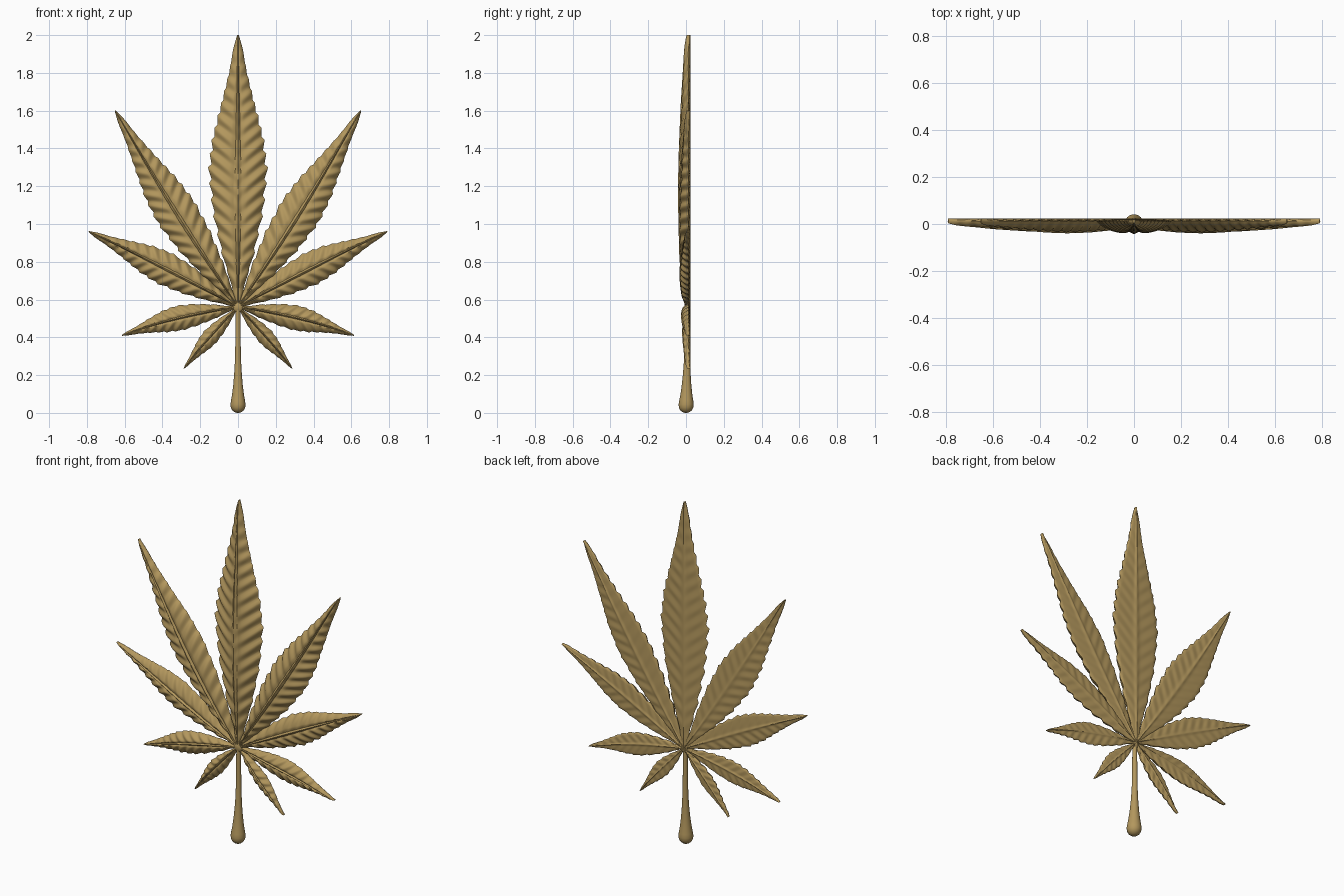
import bpy, bmesh, math
from mathutils import Vector

cube = bpy.data.objects.get("Cube")
if cube:
    bpy.data.objects.remove(cube)

gold = bpy.data.materials.new("antique gold")
gold.use_nodes = True
color = (0.45, 0.31, 0.11, 1)
gold.diffuse_color = color
gold.node_tree.nodes["Principled BSDF"].inputs["Base Color"].default_value = color

HUB = Vector((0, 0, 0.56))
BACK = 0.022
# Half-width along a leaflet, as (position, fraction of the widest)
OUTLINE = [(0, 0.1), (0.06, 0.22), (0.15, 0.55), (0.28, 0.86), (0.42, 1),
           (0.55, 0.87), (0.7, 0.58), (0.85, 0.3), (0.95, 0.16), (1, 0.03)]


def outline(u):
    for (a, p), (b, q) in zip(OUTLINE, OUTLINE[1:]):
        if u <= b:
            return p + (q - p) * (u - a) / (b - a)
    return OUTLINE[-1][1]


def finish(name, bm, angle=50):
    bmesh.ops.recalc_face_normals(bm, faces=bm.faces)
    mesh = bpy.data.meshes.new(name)
    bm.to_mesh(mesh)
    bm.free()
    mesh.materials.append(gold)
    obj = bpy.data.objects.new(name, mesh)
    bpy.context.collection.objects.link(obj)
    bpy.ops.object.select_all(action='DESELECT')
    obj.select_set(True)
    bpy.context.view_layer.objects.active = obj
    bpy.ops.object.shade_smooth_by_angle(angle=math.radians(angle))


def skin(bm, rings):
    for a, b in zip(rings, rings[1:]):
        for i in range(len(a)):
            j = (i + 1) % len(a)
            bm.faces.new((a[i], a[j], b[j], b[i]))
    bm.faces.new(rings[0])
    bm.faces.new(rings[-1])


def leaflet(name, tip, half_width, depth, teeth, bow, side):
    """Serrated blade whose rows follow the slanted side veins."""
    axis = Vector((tip[0] * side, 0, tip[1])) - HUB
    length = axis.length
    axis.normalize()
    across = Vector((axis.z, 0, -axis.x)) * side
    cols, steps = 12, 8
    vs = [math.copysign(abs(i / cols) ** 1.25, i) for i in range(-cols, cols + 1)]
    bm = bmesh.new()
    rings = []
    rows = teeth * steps
    for r in range(rows + 1):
        u = r / rows
        w = outline(u)
        phase = (r % steps) / steps
        fade = min(1, w * 2)
        tooth = (phase / 0.75 if phase < 0.75 else (1 - phase) / 0.25) - 0.5
        ripple = math.cos(2 * math.pi * (phase - 0.6))
        width = half_width * w * (1 + 0.11 * tooth * fade)
        rise = depth * w ** 0.5

        def point(v, y):
            along = length * u + 0.8 * half_width * w * abs(v) * (1 - u ** 6)
            curve = -bow * math.sin(math.pi * u)
            p = HUB + axis * along + across * (v * width + curve)
            p.y = y
            return bm.verts.new(p)

        ring = []
        for v in vs:
            a = abs(v)
            dome = rise * (1 - a ** 2.2) ** 0.8
            vein = 0.11 * depth * ripple * fade * math.sin(math.pi * min(1, a * 0.85))
            rib = fade * depth * (0.1 * math.exp(-(a / 0.05) ** 2)
                                  - 0.14 * math.exp(-((a - 0.13) / 0.06) ** 2))
            ring.append(point(v, 0.012 - dome - vein - rib))
        for v in reversed(vs[1:-1]):
            a = abs(v)
            vein = 0.0015 * ripple * fade * math.sin(math.pi * a)
            rib = 0.004 * math.exp(-(a / 0.1) ** 2)
            ring.append(point(v, BACK - 0.004 * a ** 2 + vein + rib - 0.002))
        rings.append(ring)
    skin(bm, rings)
    finish(name, bm)


# Leaflets: tip (x, z), half width, depth, teeth, upward bow
leaflet("top_leaflet", (0, 2.0), 0.152, 0.05, 18, 0, 1)
PAIRS = {
    "upper": ((0.65, 1.6), 0.112, 0.047, 17, -0.012),
    "middle": ((0.79, 0.96), 0.088, 0.043, 14, 0.008),
    "lower": ((0.615, 0.41), 0.066, 0.036, 12, 0.018),
    "bottom": ((0.287, 0.235), 0.044, 0.03, 9, 0.006),
}
for label, spec in PAIRS.items():
    for word, side in (("left", 1), ("right", -1)):
        leaflet(f"{label}_{word}_leaflet", *spec, side)

# Stem: turned profile swelling into a rounded foot, as (height, radius)
STEM = [(0, 0.006), (0.004, 0.019), (0.014, 0.031), (0.028, 0.038), (0.045, 0.04),
        (0.065, 0.037), (0.1, 0.031), (0.15, 0.025), (0.21, 0.02), (0.28, 0.016),
        (0.38, 0.014), (0.5, 0.013), (0.58, 0.012), (0.64, 0.009)]
bm = bmesh.new()
rings = []
for z, radius in STEM:
    shift = 0.006 * min(1, z / 0.3)
    angles = [2 * math.pi * k / 24 for k in range(24)]
    rings.append([bm.verts.new((radius * math.cos(t), radius * math.sin(t) + shift, z))
                  for t in angles])
skin(bm, rings)
finish("stem", bm, 60)

# Hub where the leaflets meet
bm = bmesh.new()
bmesh.ops.create_uvsphere(bm, u_segments=24, v_segments=12, radius=1)
for vert in bm.verts:
    vert.co = Vector((vert.co.x * 0.03, vert.co.y * 0.016 + 0.007, vert.co.z * 0.03)) + HUB
finish("hub", bm, 60)
